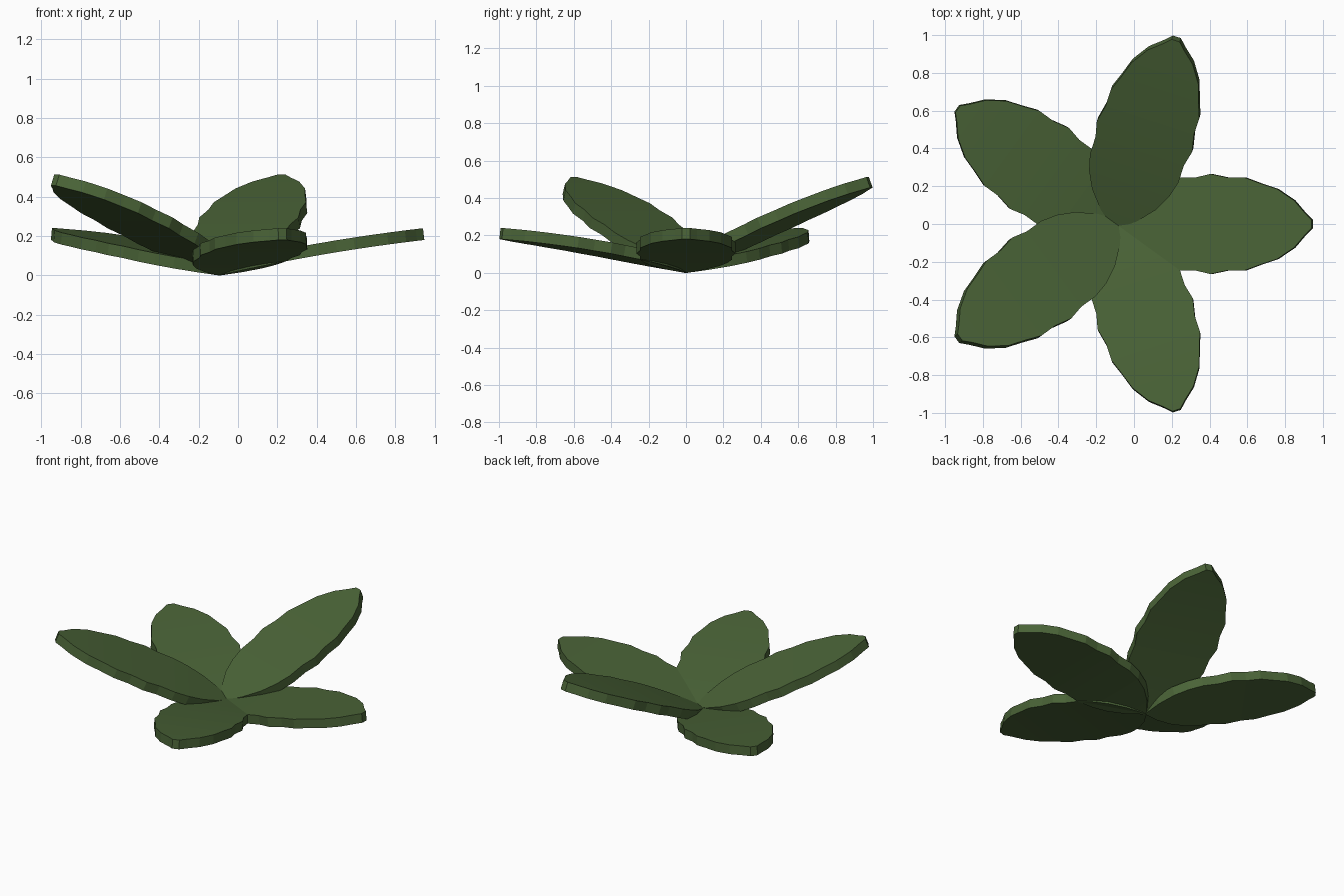
import bpy, bmesh
from math import radians
from mathutils import Matrix, Vector

if "Cube" in bpy.data.objects:
    bpy.data.objects.remove(bpy.data.objects["Cube"])

THICKNESS = 0.06
CENTRE = Vector((-0.095, 0, 0))

# Half outline of one scalloped leaf: (distance from centre, half width)
OUTLINE = [(0, 0.008), (0.075, 0.102), (0.163, 0.178), (0.25, 0.223),
           (0.335, 0.246), (0.43, 0.246), (0.51, 0.265), (0.60, 0.246),
           (0.69, 0.246), (0.77, 0.216), (0.86, 0.186), (0.95, 0.125),
           (1.005, 0.06), (1.042, 0.022)]

green = bpy.data.materials.new("leaf_green")
green.diffuse_color = (0.068, 0.125, 0.038, 1)
green.use_nodes = True
green.node_tree.nodes["Principled BSDF"].inputs["Base Color"].default_value = green.diffuse_color


def make_leaf(name, angle, rise, droop):
    """Thick leaf whose underside follows z = rise*s - droop*s^2."""
    bm = bmesh.new()
    rows = []
    for s, w in OUTLINE:
        slope = rise - 2 * droop * s
        normal = Vector((-slope, 0, 1)).normalized() * THICKNESS
        under = [Vector((s, side * w, rise * s - droop * s * s)) for side in (-1, 1)]
        # ring order: under right, under left, top left, top right
        ring = [under[0], under[1], under[1] + normal, under[0] + normal]
        rows.append([bm.verts.new(p) for p in ring])
    for a, b in zip(rows, rows[1:]):
        for i in range(4):
            j = (i + 1) % 4
            bm.faces.new((a[i], a[j], b[j], b[i]))
    bm.faces.new(rows[0])
    bm.faces.new(rows[-1])
    bmesh.ops.recalc_face_normals(bm, faces=bm.faces)
    bm.transform(Matrix.Translation(CENTRE) @ Matrix.Rotation(radians(angle), 4, 'Z'))
    mesh = bpy.data.meshes.new(name)
    bm.to_mesh(mesh)
    bm.free()
    mesh.materials.append(green)
    obj = bpy.data.objects.new(name, mesh)
    bpy.context.collection.objects.link(obj)


# Three low leaves and two raised leaves, evenly spread
for k in range(5):
    if k in (1, 3):
        make_leaf(f"raised_leaf_{k}", 72 * k, 0.50, 0.06)
    else:
        make_leaf(f"low_leaf_{k}", 72 * k, 0.23, 0.055)
